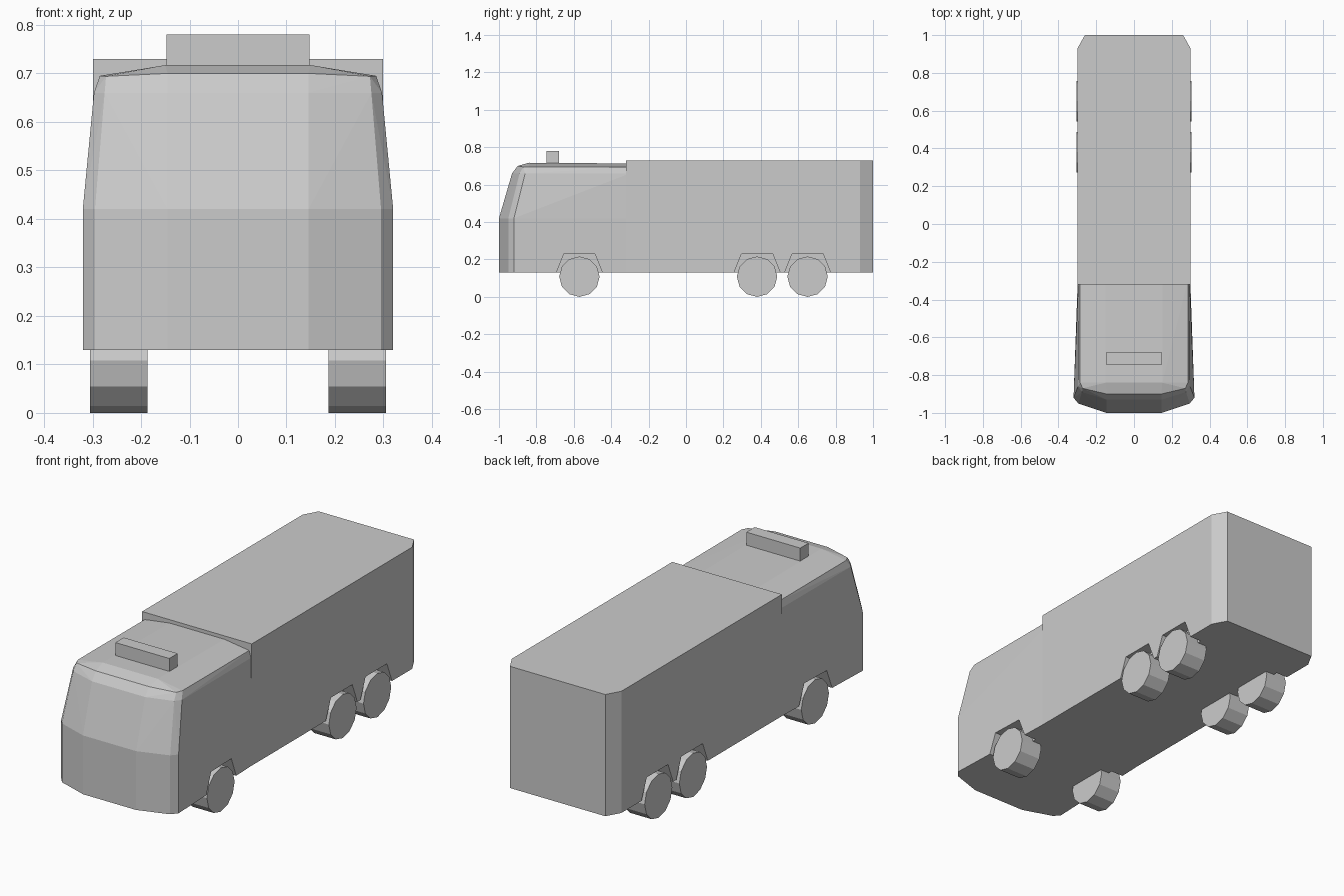
import bpy, bmesh, math
from mathutils import Matrix

if "Cube" in bpy.data.objects:
    bpy.data.objects.remove(bpy.data.objects["Cube"])


def hull(name, points, mirror=True):
    """Convex solid from half-side points, mirrored across x = 0."""
    if mirror:
        points = points + [(-x, y, z) for x, y, z in points]
    bm = bmesh.new()
    for p in points:
        bm.verts.new(p)
    bmesh.ops.convex_hull(bm, input=bm.verts[:])
    bmesh.ops.dissolve_limit(bm, angle_limit=math.radians(0.5),
                             verts=bm.verts[:], edges=bm.edges[:])
    bmesh.ops.recalc_face_normals(bm, faces=bm.faces[:])
    mesh = bpy.data.meshes.new(name)
    bm.to_mesh(mesh)
    bm.free()
    obj = bpy.data.objects.new(name, mesh)
    bpy.context.collection.objects.link(obj)
    return obj


def boolean(target, tool, operation):
    """Apply an exact boolean, then discard the tool."""
    bpy.context.view_layer.objects.active = target
    mod = target.modifiers.new("cut", 'BOOLEAN')
    mod.operation = operation
    mod.solver = 'EXACT'
    mod.object = tool
    bpy.ops.object.modifier_apply(modifier=mod.name)
    bpy.data.objects.remove(tool)


FLOOR, ROOF = 0.13, 0.73
AXLES = (-0.57, 0.38, 0.65)
RADIUS = 0.108

# Long box body with chamfered rear corners
outline = [(0.299, -0.32), (0.299, 0.93), (0.26, 1.0)]
body = hull("vehicle_body", [(x, y, z) for x, y in outline for z in (FLOOR, ROOF)])

# Cab: straight lower part, raked windscreen, rounded roof edge
waist = [(0.145, -1.0), (0.295, -0.95), (0.32, -0.92), (0.298, -0.30)]
cab = hull("cab", [(x, y, z) for x, y in waist for z in (FLOOR, 0.42)] + [
    (0.145, -0.93, 0.66), (0.275, -0.89, 0.66), (0.297, -0.86, 0.66), (0.294, -0.30, 0.66),
    (0.145, -0.90, 0.70), (0.272, -0.87, 0.694), (0.285, -0.84, 0.695), (0.285, -0.30, 0.694),
    (0.15, -0.84, 0.717), (0.15, -0.30, 0.713)])
boolean(body, cab, 'UNION')

# Trapezoid wheel arches on both sides
for y in AXLES:
    for side in (1, -1):
        arch = hull("arch_cutter", [(side * x, y + dy, z) for x in (0.235, 0.4)
                    for dy, z in ((-0.135, 0.10), (0.135, 0.10), (0.083, 0.23), (-0.083, 0.23))],
                    mirror=False)
        boolean(body, arch, 'DIFFERENCE')

# Twelve-sided wheels
for axle, y in zip(("front", "middle", "rear"), AXLES):
    for side, label in ((1, "right"), (-1, "left")):
        bpy.ops.mesh.primitive_cylinder_add(vertices=12, radius=RADIUS, depth=0.118)
        wheel = bpy.context.object
        wheel.name = f"{axle}_{label}_wheel"
        wheel.data.transform(Matrix.Rotation(math.pi / 2, 4, 'Y'))
        wheel.location = (side * 0.246, y, RADIUS)

# Roof light bar
hull("roof_light_bar", [(0.147, y, z) for y in (-0.745, -0.68) for z in (0.71, 0.78)])
